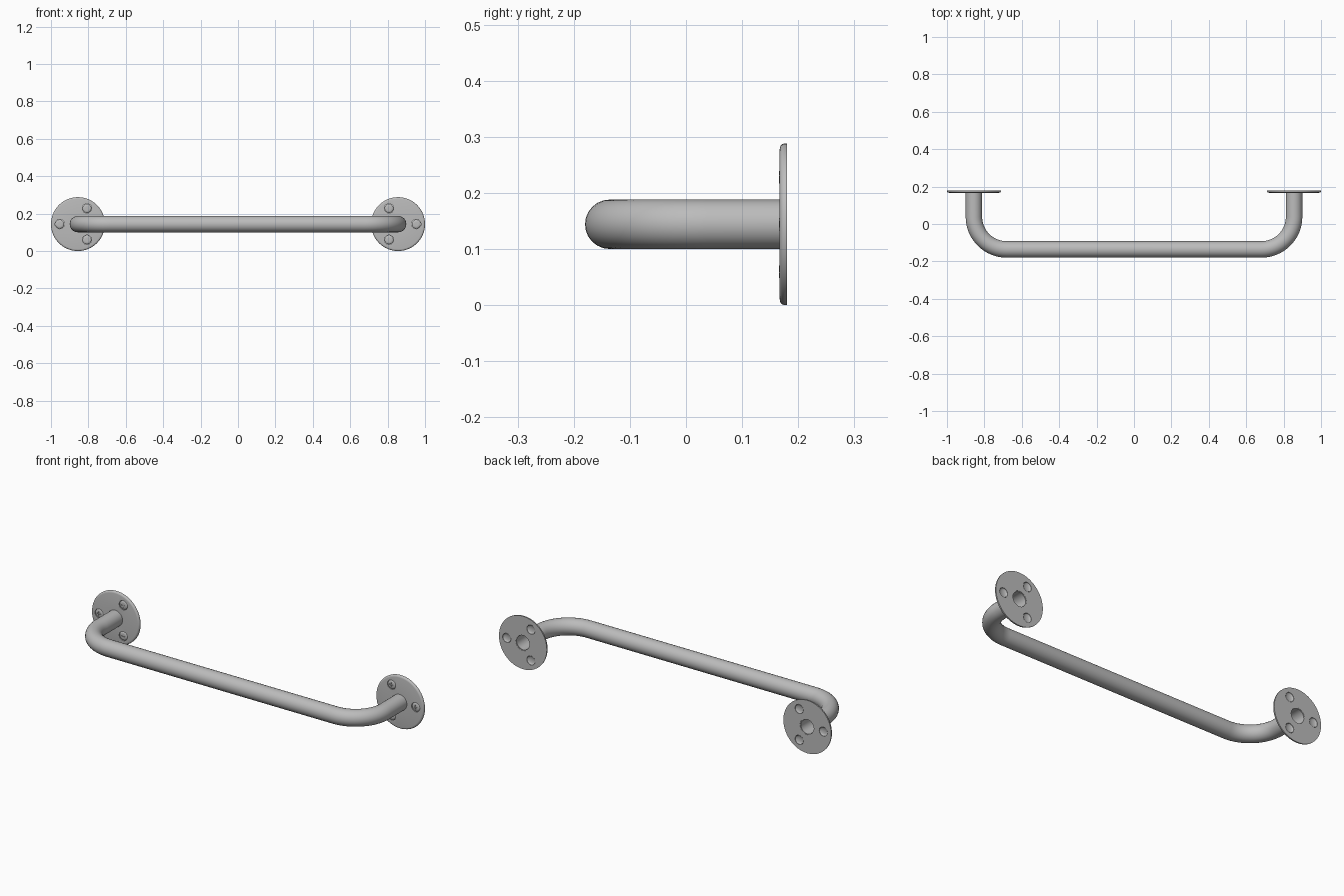
import bpy, bmesh, math
from mathutils import Matrix, Vector

cube = bpy.data.objects.get("Cube")
if cube:
    bpy.data.objects.remove(cube)

TUBE_R, FLANGE_R, BEND_R = 0.044, 0.144, 0.175
POST_X, Z = 0.856, 0.144
BACK, BAR_Y, FACE = 0.18, -0.136, 0.167

steel = bpy.data.materials.new("brushed steel")
steel.use_nodes = True
steel.diffuse_color = (0.5, 0.5, 0.5, 1)
steel.node_tree.nodes["Principled BSDF"].inputs["Base Color"].default_value = (0.5, 0.5, 0.5, 1)


def activate(ob):
    bpy.ops.object.select_all(action="DESELECT")
    ob.select_set(True)
    bpy.context.view_layer.objects.active = ob


def add_mesh(name, bm):
    bmesh.ops.recalc_face_normals(bm, faces=bm.faces)
    mesh = bpy.data.meshes.new(name)
    bm.to_mesh(mesh)
    bm.free()
    ob = bpy.data.objects.new(name, mesh)
    bpy.context.collection.objects.link(ob)
    mesh.materials.append(steel)
    return ob


def lathe(name, profile, steps, x, z):
    """Spin a closed (radius, y) profile around the y axis."""
    bm = bmesh.new()
    verts = [bm.verts.new((r, y, 0)) for r, y in profile]
    edges = [bm.edges.new((a, b)) for a, b in zip(verts, verts[1:])]
    bmesh.ops.spin(bm, geom=verts + edges, cent=(0, 0, 0), axis=(0, 1, 0),
                   angle=2 * math.pi, steps=steps)
    bmesh.ops.remove_doubles(bm, verts=bm.verts, dist=0.0001)
    bmesh.ops.translate(bm, verts=bm.verts, vec=(x, 0, z))
    return add_mesh(name, bm)


def cut(ob, bm):
    cutter = add_mesh("cutter", bm)
    cutter.hide_render = True
    mod = ob.modifiers.new("cut", "BOOLEAN")
    mod.object = cutter
    mod.solver = "EXACT"
    activate(ob)
    bpy.ops.object.modifier_apply(modifier=mod.name)
    bpy.data.objects.remove(cutter)


def smooth(ob):
    activate(ob)
    bpy.ops.object.shade_smooth_by_angle(angle=math.radians(35))


# Hollow rail swept along a U-shaped path with rounded bends
half = [(POST_X, BACK - 0.001)]
for i in range(17):
    a = math.pi / 2 * i / 16
    half.append((POST_X - BEND_R + BEND_R * math.cos(a),
                 BAR_Y + BEND_R - BEND_R * math.sin(a)))
path = half + [(-x, y) for x, y in reversed(half)]
curve = bpy.data.curves.new("grab_rail", "CURVE")
curve.dimensions = "3D"
curve.bevel_depth = TUBE_R
curve.bevel_resolution = 10
spline = curve.splines.new("POLY")
spline.points.add(len(path) - 1)
for point, (x, y) in zip(spline.points, path):
    point.co = (x, y, Z, 1)
rail = bpy.data.objects.new("grab_rail", curve)
bpy.context.collection.objects.link(rail)
curve.materials.append(steel)
activate(rail)
bpy.ops.object.convert(target="MESH")
rail = bpy.context.view_layer.objects.active
wall = rail.modifiers.new("wall", "SOLIDIFY")
wall.thickness = 0.005
wall.offset = -1
bpy.ops.object.modifier_apply(modifier=wall.name)
smooth(rail)

# Round wall plates, each with three screws
plate = [(0.043, FACE), (0.134, FACE), (0.139, 0.168), (0.1425, 0.171),
         (FLANGE_R, 0.175), (FLANGE_R, BACK), (0.043, BACK), (0.043, FACE)]
head = [(0, 0.166), (0.012, 0.1662), (0.019, 0.167), (0.022, 0.169), (0.024, 0.171),
        (0.024, 0.179), (0.021, 0.176), (0.014, 0.1735), (0, 0.172)]
for side, label in ((1, "left"), (-1, "right")):
    flange = lathe(label + "_wall_plate", plate, 64, side * POST_X, Z)
    for n, degrees in enumerate((0, 120, 240)):
        a = math.radians(degrees)
        x = side * (POST_X + 0.097 * math.cos(a))
        z = Z + 0.097 * math.sin(a)
        hole = bmesh.new()
        bmesh.ops.create_cone(hole, cap_ends=True, segments=24, radius1=0.025,
                              radius2=0.025, depth=0.1,
                              matrix=Matrix.Translation((x, FACE, z))
                              @ Matrix.Rotation(math.pi / 2, 4, "X"))
        cut(flange, hole)
        screw = lathe(f"{label}_screw_{n + 1}", head, 24, x, z)
        # Cross-shaped driver recess
        for size in ((0.022, 0.008, 0.005), (0.005, 0.008, 0.022)):
            slot = bmesh.new()
            bmesh.ops.create_cube(slot, size=1, matrix=Matrix.Translation((x, 0.1655, z))
                                  @ Matrix.Diagonal(Vector(size)).to_4x4())
            cut(screw, slot)
        smooth(screw)
    smooth(flange)
